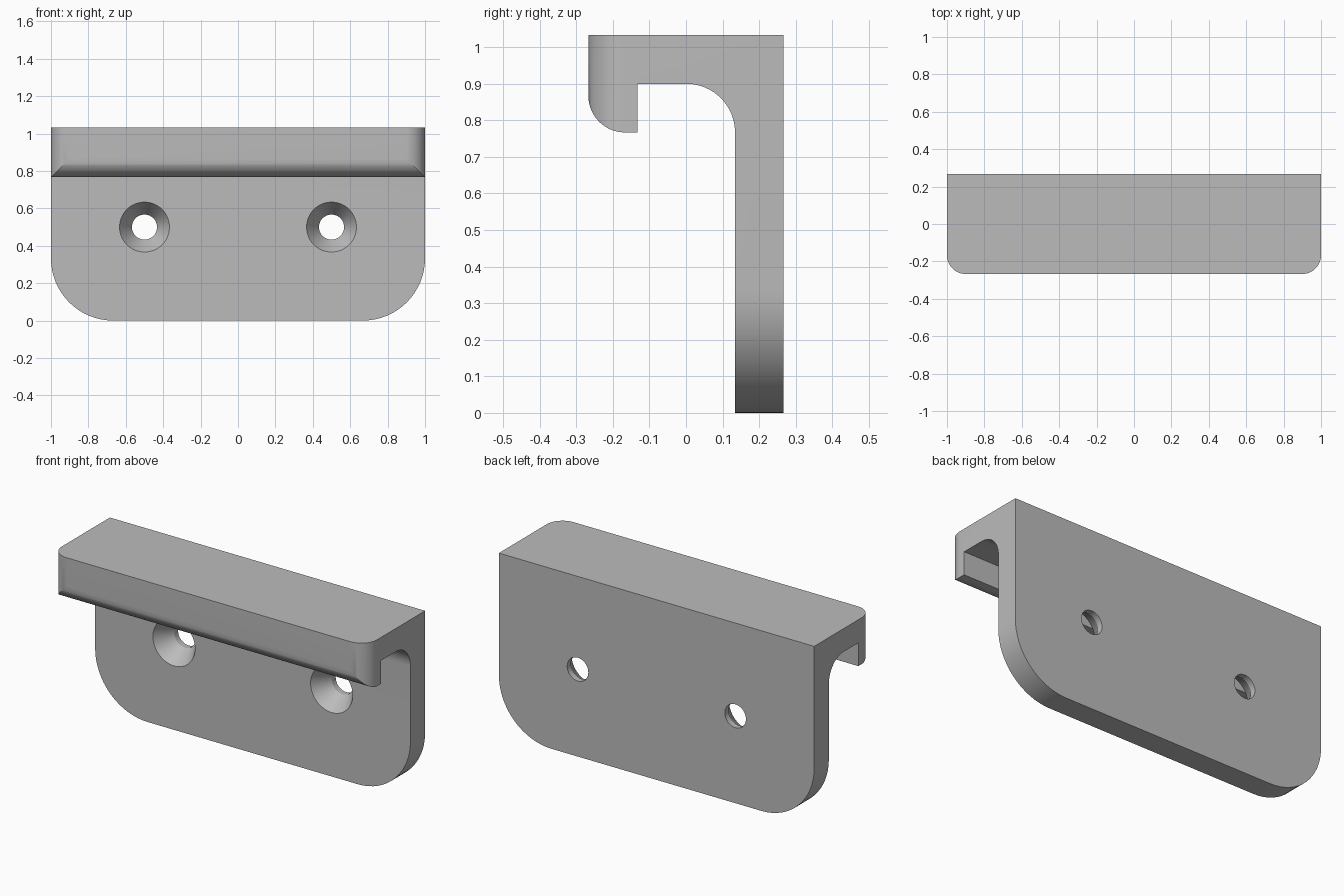
import bpy, bmesh, math
from mathutils import Vector

cube = bpy.data.objects.get("Cube")
if cube:
    bpy.data.objects.remove(cube, do_unlink=True)

H, D, T = 1.033, 0.267, 0.133  # height, half depth, wall thickness
X, Y, Z = 0, 1, 2


def rounded(corners, steps=16):
    """Outline through (a, b, radius) corners, with right-angled corners filleted."""
    pts = []
    for i, (a, b, r) in enumerate(corners):
        p = Vector((a, b))
        if r == 0:
            pts.append(p)
            continue
        u = (Vector(corners[i - 1][:2]) - p).normalized() * r
        v = (Vector(corners[(i + 1) % len(corners)][:2]) - p).normalized() * r
        for k in range(steps + 1):
            t = math.pi / 2 * k / steps
            pts.append(p + u * (1 - math.sin(t)) + v * (1 - math.cos(t)))
    return pts


def loft(name, rings):
    """Closed solid through a list of matching vertex rings."""
    bm = bmesh.new()
    loops = [[bm.verts.new(co) for co in ring] for ring in rings]
    n = len(loops[0])
    for lo, hi in zip(loops, loops[1:]):
        for i in range(n):
            j = (i + 1) % n
            bm.faces.new((lo[i], lo[j], hi[j], hi[i]))
    bm.faces.new(loops[0][::-1])
    bm.faces.new(loops[-1])
    bmesh.ops.recalc_face_normals(bm, faces=bm.faces)
    mesh = bpy.data.meshes.new(name)
    bm.to_mesh(mesh)
    bm.free()
    obj = bpy.data.objects.new(name, mesh)
    bpy.context.collection.objects.link(obj)
    return obj


def prism(name, outline, axis, lo, hi):
    """Extrude an outline along an axis; its coordinates fill the other two axes."""
    def place(p, d):
        co = list(p)
        co.insert(axis, d)
        return co
    return loft(name, [[place(p, d) for p in outline] for d in (lo, hi)])


def boolean(obj, tool, operation):
    """Apply a boolean and discard the tool."""
    tool.hide_render = True
    mod = obj.modifiers.new(operation.title(), 'BOOLEAN')
    mod.operation, mod.solver, mod.object = operation, 'EXACT', tool
    bpy.context.view_layer.objects.active = obj
    bpy.ops.object.modifier_apply(modifier=mod.name)
    bpy.data.objects.remove(tool, do_unlink=True)


# Hooked side profile: back plate, top and front lip
hook = [(D, -0.1, 0), (D, H, 0), (-D, H, 0), (-D, H - 2 * T, 0.1),
        (-T, H - 2 * T, 0), (-T, H - T, 0), (D - T, H - T, T), (D - T, -0.1, 0)]
bracket = prism("hook_bracket", rounded(hook), X, -1.2, 1.2)

# Large rounded lower corners of the plate
front = [(-1, 0, 0.333), (1, 0, 0.333), (1, 1.3, 0), (-1, 1.3, 0)]
boolean(bracket, prism("front_outline", rounded(front), Y, -0.6, 0.6), 'INTERSECT')

# Rounded vertical corners of the lip
plan = [(-1, -D, 0.1), (1, -D, 0.1), (1, 0.5, 0), (-1, 0.5, 0)]
boolean(bracket, prism("plan_outline", rounded(plan), Z, -0.3, 1.5), 'INTERSECT')

# Countersunk screw holes
for x in (-0.5, 0.5):
    rings = [[(x + r * math.cos(a), y, 0.5 + r * math.sin(a))
              for a in (math.tau * k / 64 for k in range(64))]
             for r, y in ((0.2, 0.034), (0.067, 0.234), (0.067, 0.4))]
    boolean(bracket, loft("screw_hole", rings), 'DIFFERENCE')

# Plain grey finish
grey = bpy.data.materials.new("plain_grey")
grey.use_nodes = True
colour = (0.5, 0.5, 0.5, 1)
grey.diffuse_color = colour
grey.node_tree.nodes["Principled BSDF"].inputs["Base Color"].default_value = colour
bracket.data.materials.clear()
bracket.data.materials.append(grey)

bpy.ops.object.select_all(action='DESELECT')
bracket.select_set(True)
bpy.context.view_layer.objects.active = bracket
bpy.ops.object.shade_smooth_by_angle(angle=math.radians(20))
